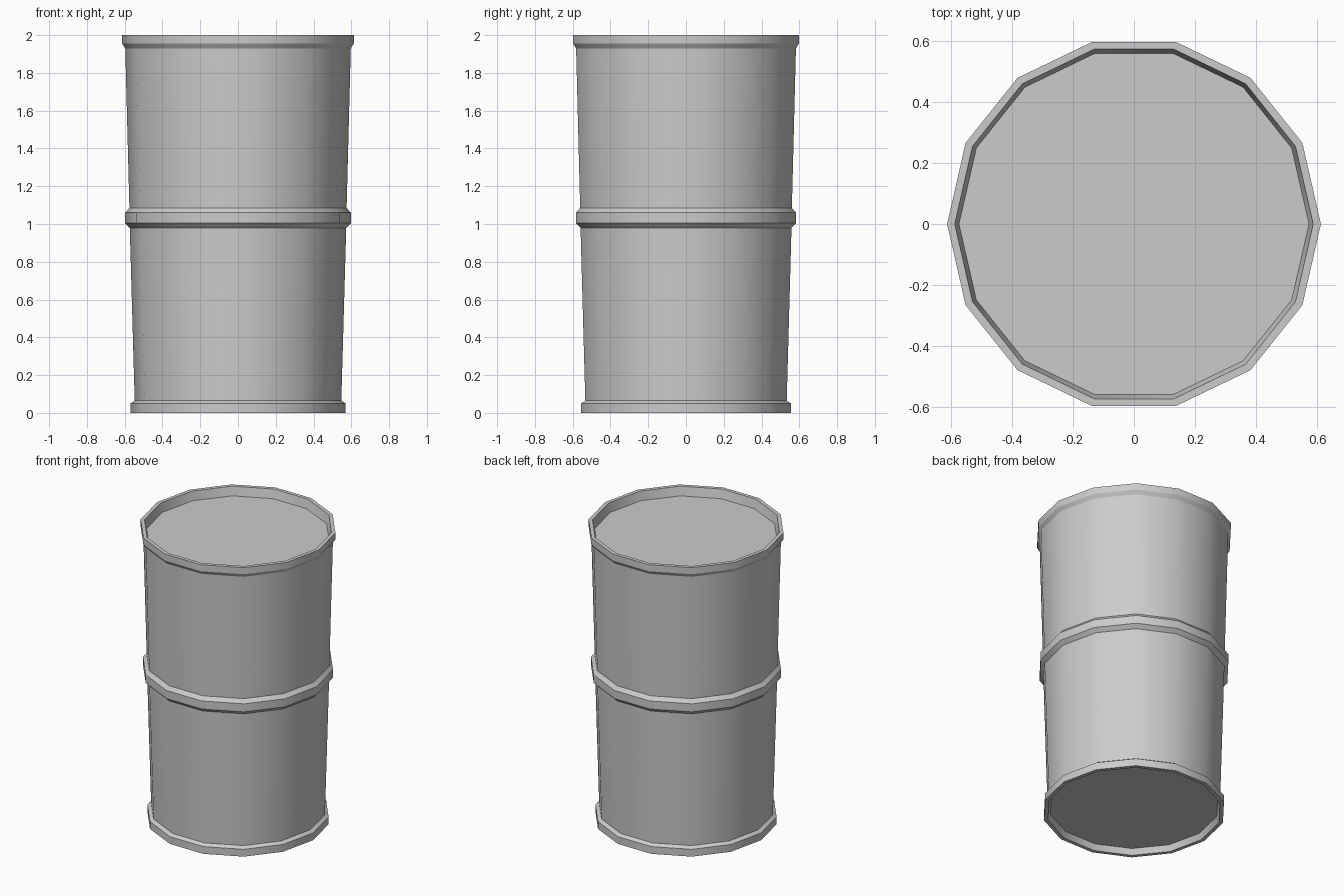
import bpy, bmesh, math

if "Cube" in bpy.data.objects:
    bpy.data.objects.remove(bpy.data.objects["Cube"])

SIDES = 14

# Closed drum profile (radius, height): bottom recess, body with hoops, top recess
profile = [
    (0.53, 0.04), (0.545, 0.0), (0.57, 0.0), (0.57, 0.05), (0.547, 0.065),
    (0.573, 0.98), (0.598, 1.005), (0.598, 1.06), (0.575, 1.085),
    (0.597, 1.93), (0.613, 1.955), (0.613, 2.0), (0.588, 2.0), (0.574, 1.94),
]

bm = bmesh.new()
rings = []
for r, z in profile:
    rings.append([bm.verts.new((r * math.cos(2 * math.pi * i / SIDES),
                                r * math.sin(2 * math.pi * i / SIDES), z))
                  for i in range(SIDES)])

# Side walls
for a, b in zip(rings, rings[1:]):
    for i in range(SIDES):
        j = (i + 1) % SIDES
        bm.faces.new((a[i], a[j], b[j], b[i]))

# Recessed bottom and lid
bm.faces.new(rings[0][::-1])
bm.faces.new(rings[-1])
bmesh.ops.recalc_face_normals(bm, faces=bm.faces)

mesh = bpy.data.meshes.new("barrel")
bm.to_mesh(mesh)
bm.free()
barrel = bpy.data.objects.new("barrel", mesh)
bpy.context.collection.objects.link(barrel)

# Smooth round the wall, crisp at hoops and rims
bpy.context.view_layer.objects.active = barrel
barrel.select_set(True)
bpy.ops.object.shade_smooth_by_angle(angle=math.radians(30))
